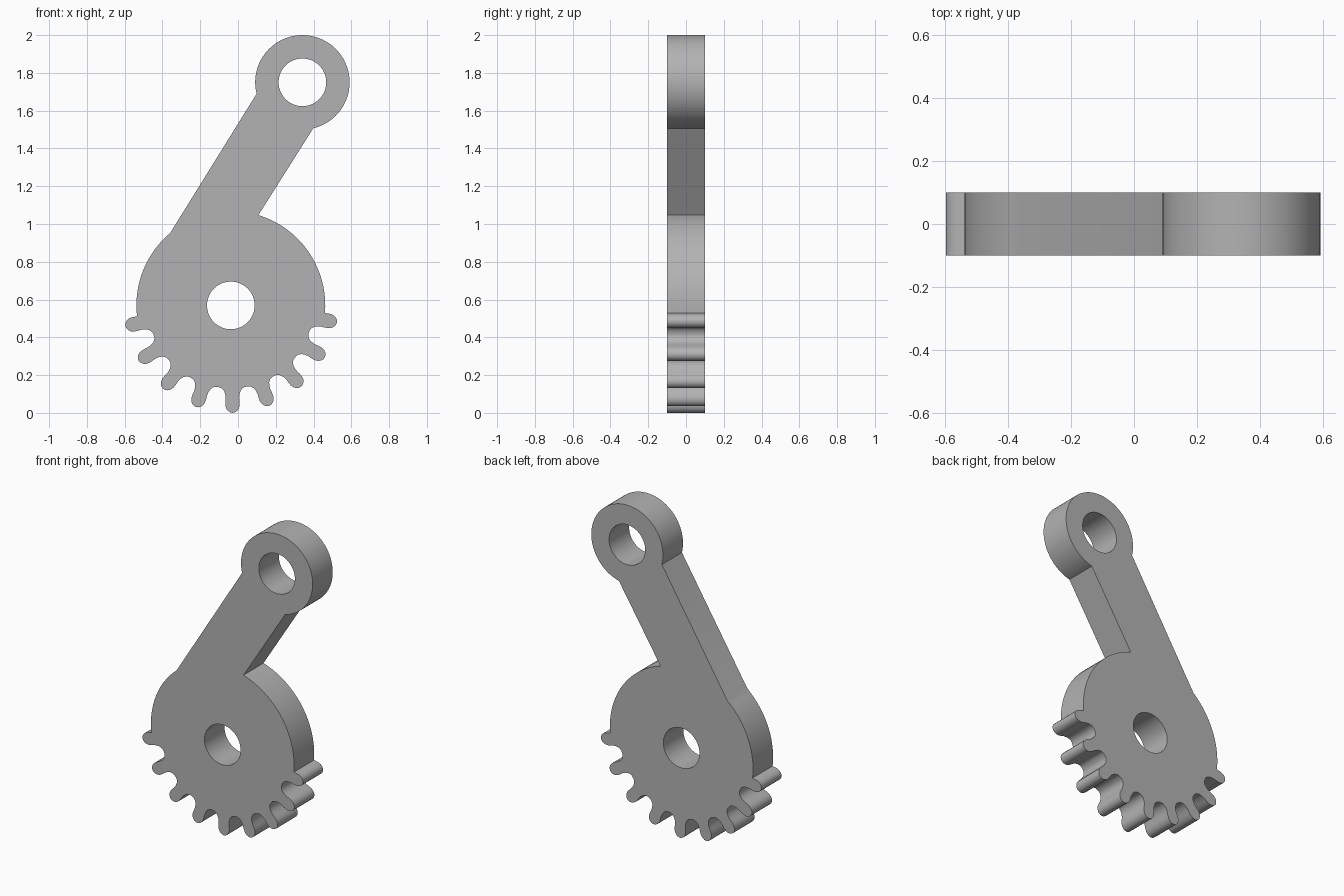
import bpy
import math
from mathutils import Vector

cube = bpy.data.objects.get("Cube")
if cube:
    bpy.data.objects.remove(cube, do_unlink=True)

HUB, HUB_R = Vector((-0.038, 0.569)), 0.5
HEAD, HEAD_R = Vector((0.341, 1.75)), 0.25
HOLE_R = 0.126
HALF_DEPTH = 0.1
TEETH, PITCH, FIRST = 9, 20, -9      # tooth count, step and first angle in degrees

grey = bpy.data.materials.new("grey")
grey.diffuse_color = (0.45, 0.45, 0.45, 1)
grey.use_nodes = True
grey.node_tree.nodes["Principled BSDF"].inputs["Base Color"].default_value = (0.45, 0.45, 0.45, 1)


def arc(center, radius, start, end):
    steps = max(2, round(abs(end - start) / 4))
    angles = [math.radians(start + (end - start) * i / steps) for i in range(steps + 1)]
    return [center + radius * Vector((math.cos(a), math.sin(a))) for a in angles]


# Half tooth: (radius, half width) from the root to the tip
FLANK = [(0.433, 0.066), (0.439, 0.055), (0.452, 0.044), (0.47, 0.038), (0.49, 0.036),
         (0.51, 0.038), (0.53, 0.038), (0.547, 0.033), (0.559, 0.024), (0.566, 0.013)]


def tooth(index):
    a = math.radians(FIRST - PITCH * index)
    out = Vector((math.cos(a), math.sin(a)))
    side = Vector((-out.y, out.x))
    rising = [p for p in FLANK if index > 0 or p[0] > HUB_R]
    falling = [p for p in FLANK if index < TEETH - 1 or p[0] > HUB_R]
    points = [HUB + out * r + side * w for r, w in rising]
    points.append(HUB + out * 0.569)
    points += [HUB + out * r - side * w for r, w in reversed(falling)]
    return points


# Outline, clockwise: head, hub right side, teeth, hub left side
outline = arc(HEAD, HEAD_R, 194, -76.7)
outline += arc(HUB, HUB_R, 73, -4.5)
for i in range(TEETH):
    outline += tooth(i)
outline += arc(HUB, HUB_R, -173.5, -230)

# Flat filled profile with two bores, given thickness
profile = bpy.data.curves.new("lever_with_gear_sector", "CURVE")
profile.dimensions = "2D"
profile.fill_mode = "BOTH"
profile.extrude = HALF_DEPTH
bores = [arc(c, HOLE_R, 0, 360)[:-1] for c in (HUB, HEAD)]
for loop in [outline] + bores:
    spline = profile.splines.new("POLY")
    spline.points.add(len(loop) - 1)
    for point, co in zip(spline.points, loop):
        point.co = (co.x, co.y, 0, 1)
    spline.use_cyclic_u = True
profile.materials.append(grey)

lever = bpy.data.objects.new("lever_with_gear_sector", profile)
bpy.context.collection.objects.link(lever)
lever.rotation_euler.x = math.pi / 2
bpy.ops.object.select_all(action="DESELECT")
lever.select_set(True)
bpy.context.view_layer.objects.active = lever
bpy.ops.object.convert(target="MESH")

# Weld caps to walls, then smooth the curved walls
bpy.ops.object.mode_set(mode="EDIT")
bpy.ops.mesh.select_all(action="SELECT")
bpy.ops.mesh.remove_doubles(threshold=0.0005)
bpy.ops.mesh.normals_make_consistent(inside=False)
bpy.ops.object.mode_set(mode="OBJECT")
bpy.ops.object.transform_apply(location=False, rotation=True, scale=False)
bpy.ops.object.shade_smooth_by_angle(angle=math.radians(35))
